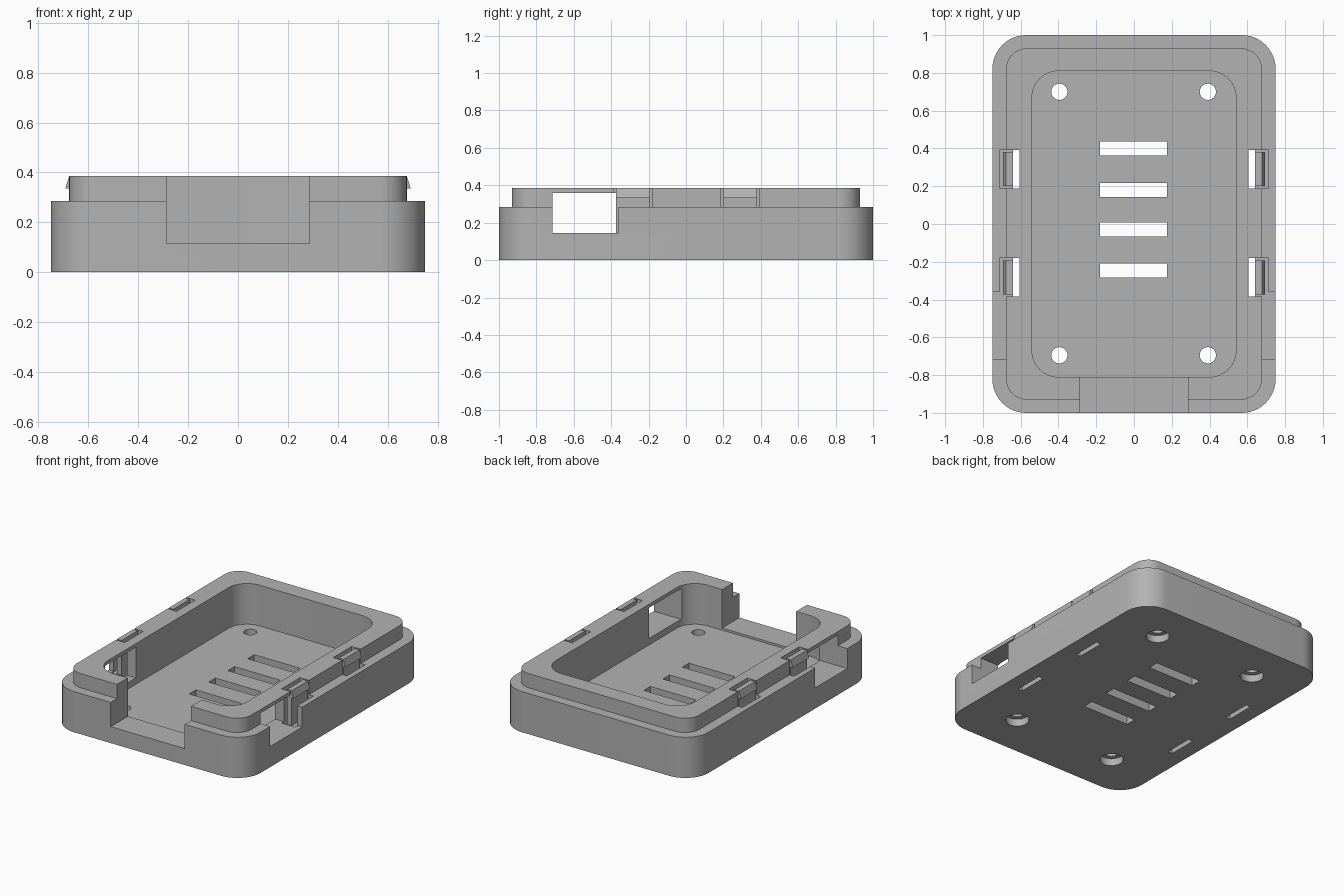
import bpy, bmesh, math

old = bpy.data.objects.get("Cube")
if old:
    bpy.data.objects.remove(old)

grey = bpy.data.materials.new("plain grey")
grey.use_nodes = True
COLOR = (0.45, 0.45, 0.45, 1)
grey.diffuse_color = COLOR
grey.node_tree.nodes["Principled BSDF"].inputs["Base Color"].default_value = COLOR


def extrude(name, points, offset):
    """Closed polygon of 3D points pushed along offset."""
    bm = bmesh.new()
    face = bm.faces.new([bm.verts.new(p) for p in points])
    out = bmesh.ops.extrude_face_region(bm, geom=[face])
    moved = [g for g in out["geom"] if isinstance(g, bmesh.types.BMVert)]
    bmesh.ops.translate(bm, verts=moved, vec=offset)
    bmesh.ops.recalc_face_normals(bm, faces=bm.faces)
    mesh = bpy.data.meshes.new(name)
    bm.to_mesh(mesh)
    bm.free()
    mesh.materials.append(grey)
    obj = bpy.data.objects.new(name, mesh)
    bpy.context.collection.objects.link(obj)
    return obj


def rounded_slab(name, hx, hy, r, z0, z1, steps=12):
    pts = []
    for i, (sx, sy) in enumerate([(1, 1), (-1, 1), (-1, -1), (1, -1)]):
        for k in range(steps + 1):
            a = math.pi / 2 * (i + k / steps)
            pts.append((sx * (hx - r) + r * math.cos(a),
                        sy * (hy - r) + r * math.sin(a), z0))
    return extrude(name, pts, (0, 0, z1 - z0))


def block(name, x0, x1, y0, y1, z0, z1):
    x0, x1 = sorted((x0, x1))
    pts = [(x0, y0, z0), (x1, y0, z0), (x1, y1, z0), (x0, y1, z0)]
    return extrude(name, pts, (0, 0, z1 - z0))


def cylinder(name, x, y, r, z0, z1, n=32):
    pts = [(x + r * math.cos(2 * math.pi * k / n),
            y + r * math.sin(2 * math.pi * k / n), z0) for k in range(n)]
    return extrude(name, pts, (0, 0, z1 - z0))


def boolean(target, tool, operation="DIFFERENCE"):
    """Apply a boolean and discard the tool."""
    tool.hide_render = True
    mod = target.modifiers.new("cut", "BOOLEAN")
    mod.operation, mod.solver, mod.object = operation, "EXACT", tool
    bpy.context.view_layer.update()
    graph = bpy.context.evaluated_depsgraph_get()
    mesh = bpy.data.meshes.new_from_object(target.evaluated_get(graph))
    target.modifiers.clear()
    target.data = mesh
    bpy.data.objects.remove(tool)


BODY_TOP, LIP_TOP = 0.285, 0.385
FLOOR, POCKET_FLOOR = 0.10, 0.14
CLIP_Y = (0.29, -0.283)

# Tray with raised lip and hollow interior
tray = rounded_slab("tray", 0.75, 1.0, 0.18, 0, BODY_TOP)
boolean(tray, rounded_slab("lip", 0.677, 0.93, 0.11, 0.2, LIP_TOP), "UNION")
boolean(tray, rounded_slab("cavity", 0.54, 0.81, 0.14, FLOOR, 0.6))

# Front opening
boolean(tray, block("front_opening", -0.287, 0.287, -1.2, -0.75, 0.115, 0.6))

# Vent slots in the floor
for y in (0.4, 0.18, -0.03, -0.247):
    boolean(tray, block("vent", -0.18, 0.176, y - 0.037, y + 0.037, -0.1, 0.3))

# Screw holes with counterbores underneath
for x in (-0.395, 0.391):
    for y in (-0.695, 0.70):
        boolean(tray, cylinder("screw_hole", x, y, 0.043, -0.1, 0.3))
        boolean(tray, cylinder("counterbore", x, y, 0.075, -0.1, 0.05))

for s in (-1, 1):
    # Side window under the lip bridge
    boolean(tray, block("window", s * 0.5, s * 0.9, -0.715, -0.36, 0.145, 0.36))
    for y in CLIP_Y:
        # Slot through the floor and pocket around the clip
        boolean(tray, block("clip_slot", s * 0.607, s * 0.641, y - 0.102, y + 0.102, -0.1, 0.6))
        boolean(tray, block("clip_pocket", s * 0.63, s * 0.712, y - 0.102, y + 0.102, POCKET_FLOOR, 0.6))

# Snap clips: upright arm with a wedge barb
profile = [(0.641, POCKET_FLOOR), (0.677, POCKET_FLOOR), (0.677, 0.335),
           (0.693, 0.335), (0.677, LIP_TOP), (0.641, LIP_TOP)]
for side, s in (("left", 1), ("right", -1)):
    for end, y in zip(("back", "front"), CLIP_Y):
        extrude(f"{side}_{end}_clip", [(s * x, y - 0.09, z) for x, z in profile],
                (0, 0.18, 0))

# Smooth the rounded corners, keep edges sharp
for o in bpy.context.selected_objects:
    o.select_set(False)
tray.select_set(True)
bpy.context.view_layer.objects.active = tray
bpy.ops.object.shade_smooth_by_angle(angle=math.radians(30))
